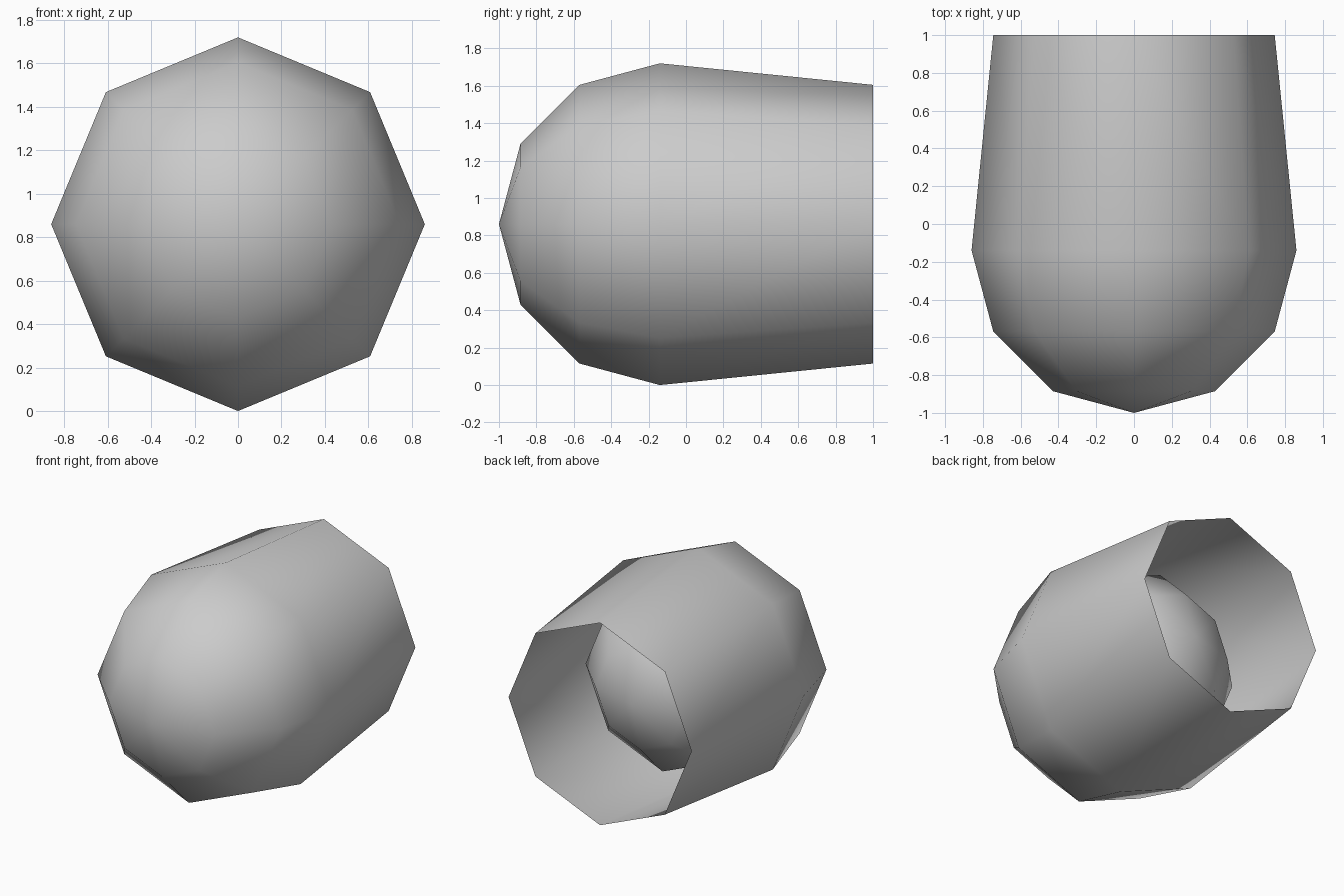
import bpy, bmesh, math

if "Cube" in bpy.data.objects:
    bpy.data.objects.remove(bpy.data.objects["Cube"])

SIDES = 8
AXIS_Z = 0.86


def lathe_y(name, profile):
    """Spin (radius, y) points about the y axis; radius 0 makes a pole."""
    bm = bmesh.new()
    rings = []
    for r, y in profile:
        if r == 0:
            rings.append([bm.verts.new((0, y, AXIS_Z))] * SIDES)
        else:
            rings.append([bm.verts.new((r * math.cos(math.tau * i / SIDES), y,
                                        AXIS_Z + r * math.sin(math.tau * i / SIDES)))
                          for i in range(SIDES)])
    for a, b in zip(rings, rings[1:]):
        for i in range(SIDES):
            j = (i + 1) % SIDES
            loop = list(dict.fromkeys((a[i], a[j], b[j], b[i])))
            bm.faces.new(loop).smooth = True
    bmesh.ops.recalc_face_normals(bm, faces=bm.faces)
    # Make the normals point away from the axis
    bm.normal_update()
    if sum(f.normal.x * f.calc_center_median().x for f in bm.faces) < 0:
        bmesh.ops.reverse_faces(bm, faces=bm.faces)
    mesh = bpy.data.meshes.new(name)
    bm.to_mesh(mesh)
    bm.free()
    obj = bpy.data.objects.new(name, mesh)
    bpy.context.collection.objects.link(obj)
    return obj


def sphere_profile(radius, centre_y, steps):
    """Profile points from the front pole, one every 30 degrees."""
    return [(0 if k in (0, 6) else radius * math.sin(math.radians(30 * k)),
             centre_y - radius * math.cos(math.radians(30 * k)))
            for k in range(steps)]


# Outer shell: rounded front half, tapering to an open back
lathe_y("outer_shell", sphere_profile(0.86, -0.14, 4) + [(0.745, 1.0)])

# Inner ball, visible through the open back
lathe_y("inner_ball", sphere_profile(0.724, -0.09, 7))
